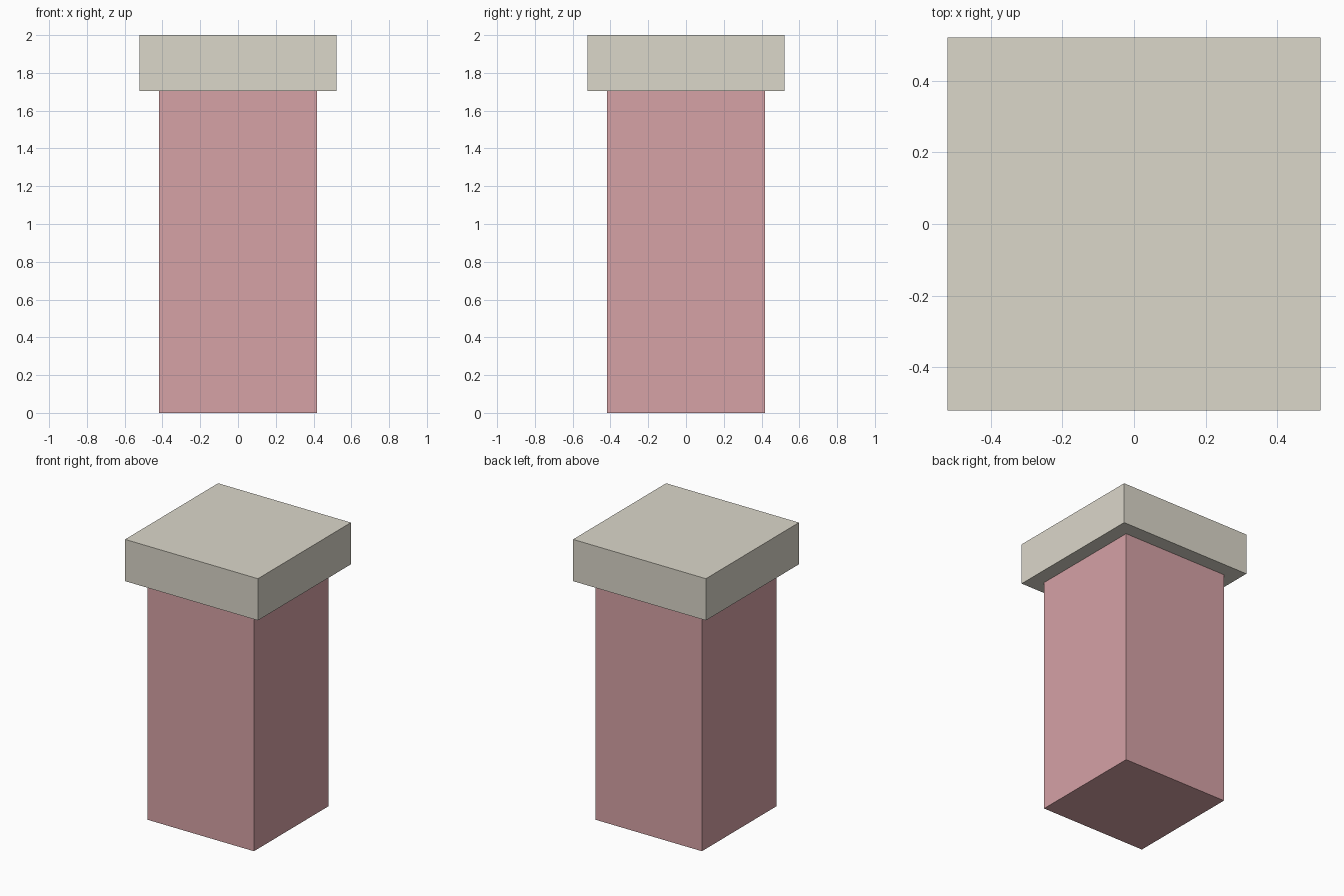
import bpy

if "Cube" in bpy.data.objects:
    bpy.data.objects.remove(bpy.data.objects["Cube"])


def material(name, color):
    mat = bpy.data.materials.new(name)
    mat.diffuse_color = (*color, 1)
    mat.use_nodes = True
    mat.node_tree.nodes["Principled BSDF"].inputs["Base Color"].default_value = mat.diffuse_color
    return mat


def box(name, width, z0, z1, mat):
    bpy.ops.mesh.primitive_cube_add(size=1, location=(0, 0, (z0 + z1) / 2))
    ob = bpy.context.object
    ob.name = name
    ob.scale = (width, width, z1 - z0)
    bpy.ops.object.transform_apply(location=False, rotation=False, scale=True)
    ob.data.materials.append(mat)
    return ob


CAP_BOTTOM = 1.704

# Square shaft standing on the ground
box("pillar_shaft", 0.834, 0, CAP_BOTTOM, material("pink", (0.67, 0.36, 0.38)))

# Overhanging flat slab on top
box("pillar_cap", 1.042, CAP_BOTTOM, 2, material("cream", (0.71, 0.68, 0.59)))
